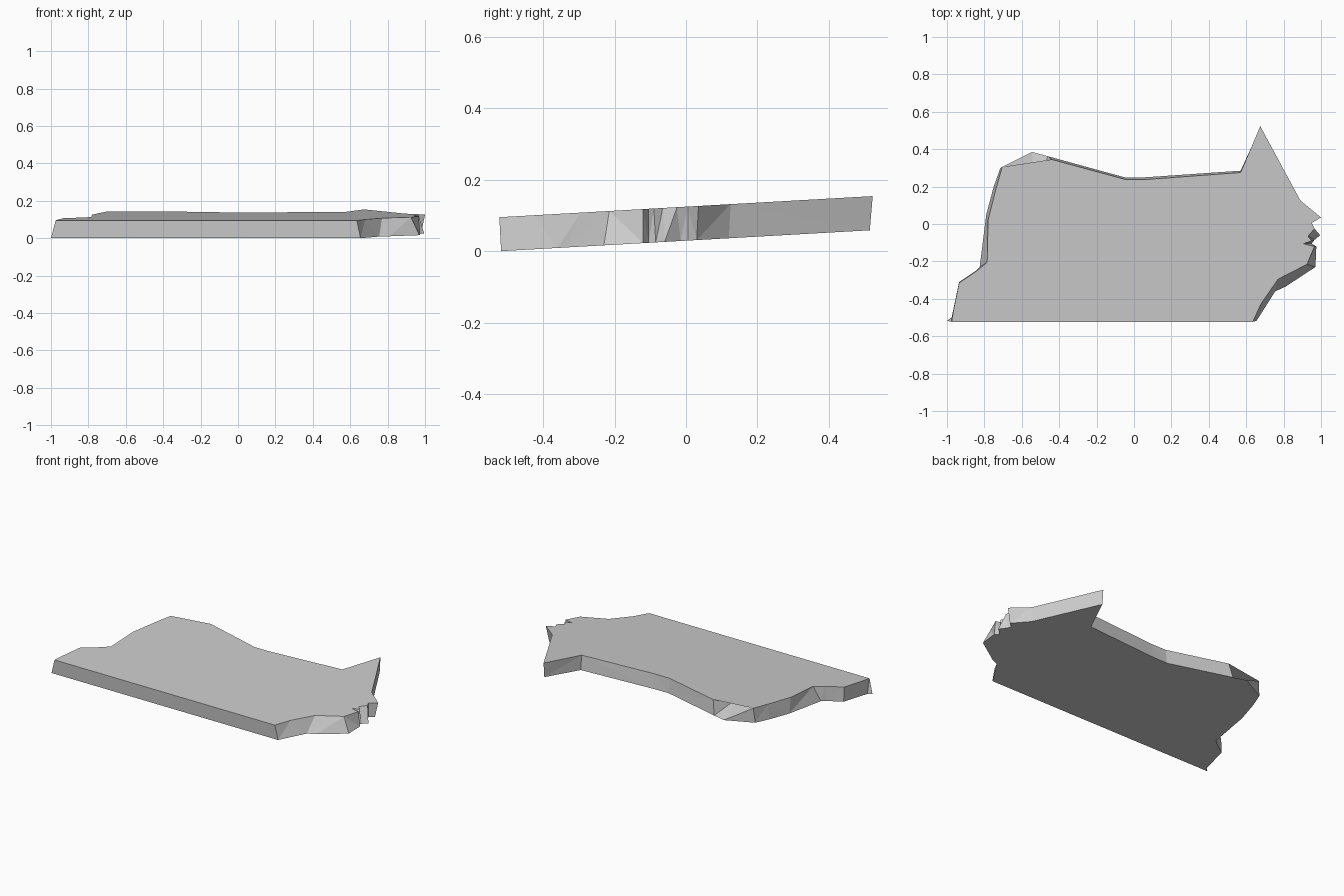
import bpy, bmesh

SLOPE = 0.0565   # the slab rises gently towards the back

# Broken outline, counter-clockwise: top x, y and bottom x, y
OUTLINE = [
    # straight front edge and chipped right end
    (-0.975, -0.523, -1.0, -0.518), (0.635, -0.523, 0.655, -0.518),
    (0.68, -0.425, 0.755, -0.36), (0.77, -0.295, 0.81, -0.335),
    (0.925, -0.215, 0.97, -0.23), (0.965, -0.12, 0.975, -0.12),
    (0.905, -0.105, 0.95, -0.105), (0.95, -0.09, 0.965, -0.085),
    (0.93, -0.065, 0.995, -0.06), (0.965, -0.025, 0.955, -0.015),
    (0.95, 0.005, 0.95, 0.005), (1.0, 0.035, 0.98, 0.03),
    (0.89, 0.125, 0.89, 0.12),
    # spike and back edge
    (0.675, 0.523, 0.675, 0.515), (0.57, 0.275, 0.57, 0.285),
    (0.065, 0.238, 0.065, 0.25), (-0.045, 0.238, -0.045, 0.248),
    # chipped rear corner
    (-0.44, 0.345, -0.46, 0.362), (-0.53, 0.17, -0.545, 0.385),
    (-0.705, 0.305, -0.715, 0.298),
    # ragged left end
    (-0.735, 0.2, -0.75, 0.2), (-0.78, 0.02, -0.79, 0.05),
    (-0.785, -0.205, -0.825, -0.23), (-0.84, -0.25, -0.845, -0.25),
    (-0.935, -0.315, -0.935, -0.31), (-0.965, -0.46, -0.975, -0.5),
]

bm = bmesh.new()
top = [bm.verts.new((x, y, 0.095 + SLOPE * (y + 0.523))) for x, y, _, _ in OUTLINE]
low = [bm.verts.new((x, y, SLOPE * (y + 0.518))) for _, _, x, y in OUTLINE]
caps = [bm.faces.new(top), bm.faces.new(low[::-1])]

# Broken side walls
n = len(OUTLINE)
walls = [bm.faces.new((low[i], low[(i + 1) % n], top[(i + 1) % n], top[i])) for i in range(n)]
bmesh.ops.triangulate(bm, faces=caps + walls)
bmesh.ops.recalc_face_normals(bm, faces=bm.faces)

mesh = bpy.data.meshes.new("broken_slab")
bm.to_mesh(mesh)
bm.free()
bpy.context.collection.objects.link(bpy.data.objects.new("broken_slab", mesh))
